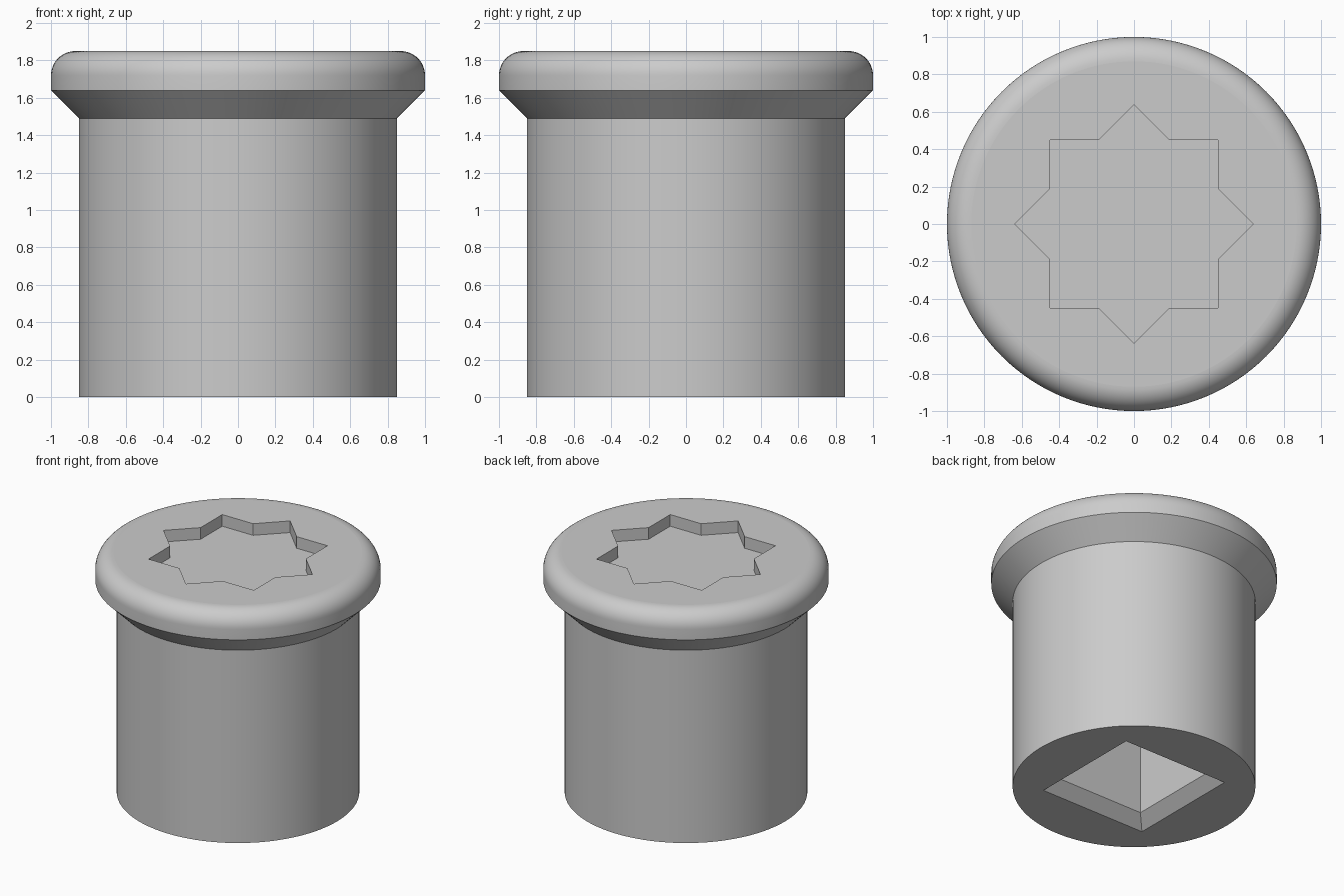
import bpy
import bmesh
from math import cos, sin, pi, radians

cube = bpy.data.objects.get("Cube")
if cube:
    bpy.data.objects.remove(cube, do_unlink=True)

HEIGHT, SHAFT_R, HEAD_R, ROUND = 1.85, 0.85, 1.0, 0.13
SEGMENTS = 128

steel = bpy.data.materials.new("grey steel")
steel.use_nodes = True
colour = (0.6, 0.6, 0.6, 1)
steel.diffuse_color = colour
steel.node_tree.nodes["Principled BSDF"].inputs["Base Color"].default_value = colour


def stacked_solid(name, rings):
    """Closed solid skinned through a list of equal-length rings, bottom to top."""
    bm = bmesh.new()
    loops = [[bm.verts.new(p) for p in ring] for ring in rings]
    bm.faces.new(loops[0][::-1])
    bm.faces.new(loops[-1])
    for low, high in zip(loops, loops[1:]):
        for i in range(len(low)):
            j = (i + 1) % len(low)
            bm.faces.new((low[i], low[j], high[j], high[i]))
    bmesh.ops.recalc_face_normals(bm, faces=bm.faces)
    mesh = bpy.data.meshes.new(name)
    bm.to_mesh(mesh)
    bm.free()
    mesh.materials.append(steel)
    obj = bpy.data.objects.new(name, mesh)
    bpy.context.collection.objects.link(obj)
    return obj


def ring(radii, z, start=0.0):
    """Ring of points at height z, with one radius per point."""
    n = len(radii)
    return [(r * cos(start + 2 * pi * i / n), r * sin(start + 2 * pi * i / n), z)
            for i, r in enumerate(radii)]


def square(half, z):
    return ring([half * 2 ** 0.5] * 4, z, pi / 4)


def carve(target, cutter):
    mod = target.modifiers.new(cutter.name, "BOOLEAN")
    mod.operation, mod.solver, mod.object = "DIFFERENCE", "EXACT", cutter
    bpy.context.view_layer.objects.active = target
    bpy.ops.object.modifier_apply(modifier=mod.name)
    bpy.data.objects.remove(cutter, do_unlink=True)


# Shaft, flared collar and rounded head as one turned profile
profile = [(SHAFT_R, 0), (SHAFT_R, 1.49), (HEAD_R, 1.64)]
for i in range(13):
    a = pi / 2 * i / 12
    profile.append((HEAD_R - ROUND + ROUND * cos(a), HEIGHT - ROUND + ROUND * sin(a)))
plug = stacked_solid("flanged_plug", [ring([r] * SEGMENTS, z) for r, z in profile])

# Eight-pointed star recess: two overlapping squares
tip = 0.45 * 2 ** 0.5
notch = 0.45 / cos(pi / 8)
star = [tip, notch] * 8
carve(plug, stacked_solid("star_recess", [ring(star, HEIGHT - 0.09), ring(star, HEIGHT + 0.1)]))

# Square drive socket underneath, with a chamfered mouth
carve(plug, stacked_solid("square_socket", [
    square(0.55, -0.1), square(0.45, 0), square(0.365, 0.085), square(0.365, 0.9)]))

# Smooth turned surfaces, flat end faces
bpy.ops.object.select_all(action="DESELECT")
plug.select_set(True)
bpy.context.view_layer.objects.active = plug
bpy.ops.object.shade_smooth_by_angle(angle=radians(25))
for face in plug.data.polygons:
    if abs(face.normal.z) > 0.999:
        face.use_smooth = False
